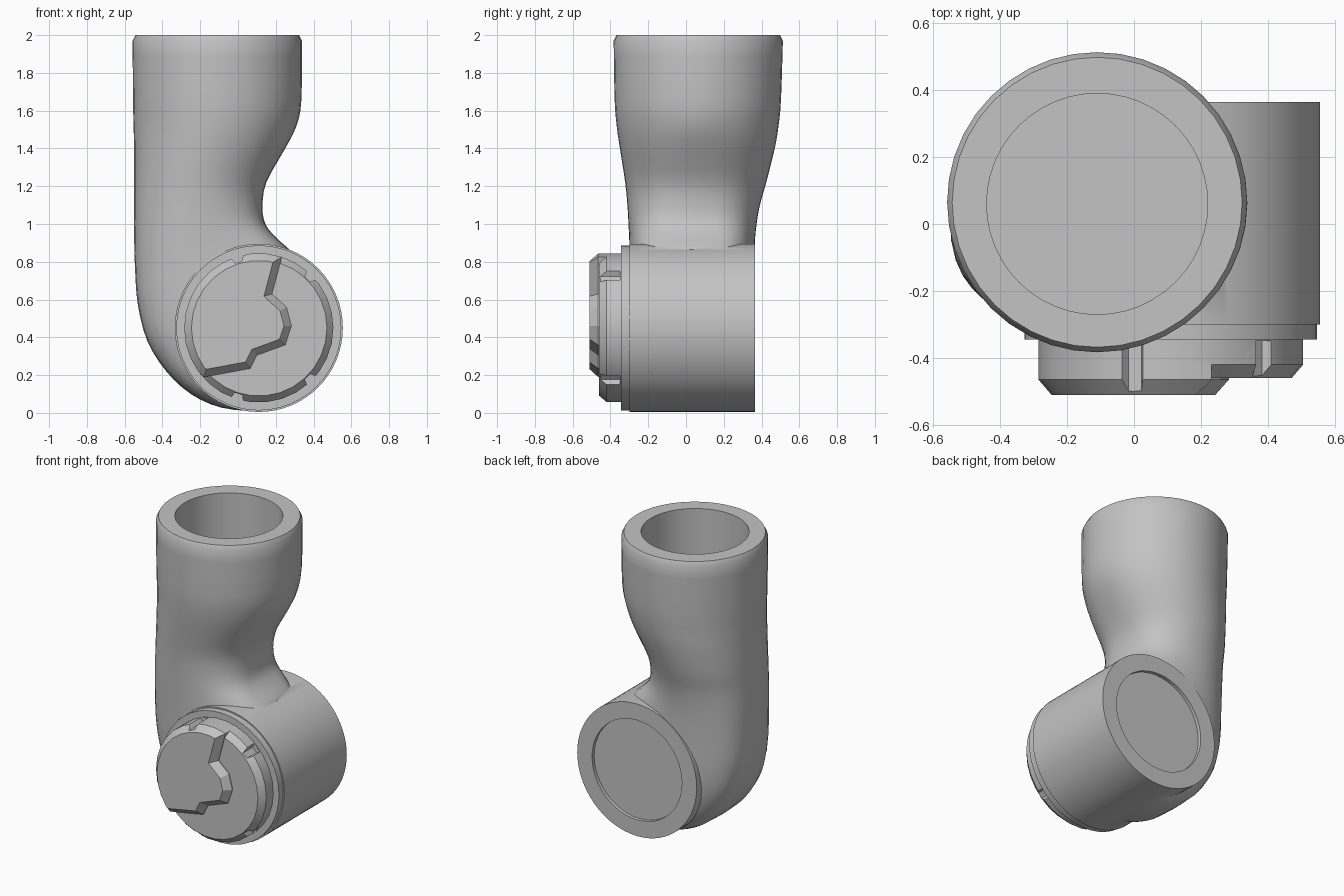
import bpy, bmesh
from math import sin, cos, pi, radians, copysign
from mathutils import Vector

if "Cube" in bpy.data.objects:
    bpy.data.objects.remove(bpy.data.objects["Cube"])

grey = bpy.data.materials.new("plain_grey")
grey.use_nodes = True
colour = (0.55, 0.55, 0.55, 1)
grey.diffuse_color = colour
for node in grey.node_tree.nodes:
    if node.type == "BSDF_PRINCIPLED":
        node.inputs["Base Color"].default_value = colour

CX, CZ = 0.11, 0.45      # axis of the horizontal housing
TX, TY = -0.11, 0.06     # axis of the upright bore


def finish(name, bm):
    bmesh.ops.recalc_face_normals(bm, faces=bm.faces[:])
    mesh = bpy.data.meshes.new(name)
    bm.to_mesh(mesh)
    bm.free()
    mesh.materials.append(grey)
    obj = bpy.data.objects.new(name, mesh)
    bpy.context.collection.objects.link(obj)
    return obj


def arc(radius, start=0, end=360, count=48):
    steps = count if end - start == 360 else count - 1
    angles = [radians(start + (end - start) * i / steps) for i in range(count)]
    return [(CX + radius * cos(a), CZ + radius * sin(a)) for a in angles]


def prism(name, outline, back, front, bevel=0):
    """Extrude an x-z outline along y, with an optional chamfer at the front."""
    bm = bmesh.new()
    far = [bm.verts.new((x, back, z)) for x, z in outline]
    near = [bm.verts.new((x, front + bevel, z)) for x, z in outline]
    bm.faces.new(far)
    cap = bm.faces.new(near)
    n = len(far)
    for i in range(n):
        j = (i + 1) % n
        bm.faces.new((far[i], far[j], near[j], near[i]))
    bmesh.ops.recalc_face_normals(bm, faces=bm.faces[:])
    if bevel:
        bmesh.ops.inset_region(bm, faces=[cap], thickness=bevel * 0.85,
                               depth=bevel, use_even_offset=True)
    return finish(name, bm)


def combine(obj, other, operation, keep=False):
    mod = obj.modifiers.new("join", "BOOLEAN")
    mod.operation, mod.solver, mod.object = operation, "EXACT", other
    bpy.context.view_layer.objects.active = obj
    bpy.ops.object.modifier_apply(modifier=mod.name)
    if not keep:
        bpy.data.objects.remove(other)


def smooth(obj, angle):
    bpy.ops.object.select_all(action="DESELECT")
    obj.select_set(True)
    bpy.context.view_layer.objects.active = obj
    bpy.ops.object.shade_smooth_by_angle(angle=radians(angle))


# Elbow sections: outer x, z; inner x, z; front y, back y;
# roundness of the inner and outer sides (1 is an ellipse, less is squarer)
sections = [
    (0.1, 0.007, 0.27, 0.74, -0.285, 0.35, 1, 0.4),
    (-0.09, 0.028, 0.26, 0.76, -0.29, 0.355, 0.9, 0.42),
    (-0.25, 0.1, 0.26, 0.78, -0.295, 0.36, 0.9, 0.45),
    (-0.38, 0.22, 0.26, 0.8, -0.295, 0.36, 0.8, 0.5),
    (-0.48, 0.38, 0.27, 0.83, -0.296, 0.36, 0.6, 0.55),
    (-0.53, 0.57, 0.27, 0.865, -0.297, 0.36, 0.5, 0.6),
    (-0.545, 0.76, 0.2, 0.93, -0.298, 0.362, 0.45, 0.67),
    (-0.55, 0.94, 0.145, 1, -0.303, 0.37, 0.55, 0.75),
    (-0.55, 1.1, 0.13, 1.09, -0.31, 0.39, 0.7, 0.82),
    (-0.55, 1.22, 0.15, 1.22, -0.322, 0.425, 0.8, 0.88),
    (-0.55, 1.4, 0.25, 1.4, -0.35, 0.47, 0.9, 0.95),
    (-0.553, 1.52, 0.31, 1.52, -0.367, 0.49, 1, 1),
    (-0.556, 1.66, 0.336, 1.66, -0.378, 0.503, 1, 1),
    (-0.558, 1.97, 0.338, 1.97, -0.383, 0.513, 1, 1),
]


def spline(keys, steps=3):
    """Pass a smooth curve through the section values."""
    out = []
    for i in range(len(keys) - 1):
        group = [keys[max(i - 1, 0)], keys[i], keys[i + 1], keys[min(i + 2, len(keys) - 1)]]
        for s in range(steps):
            t = s / steps
            out.append([b + 0.5 * t * (c - a + t * (2 * a - 5 * b + 4 * c - d
                        + t * (3 * (b - c) + d - a))) for a, b, c, d in zip(*group)])
    return out + [list(keys[-1])]


def elbow(count=40):
    bm = bmesh.new()
    rows = spline(sections)
    rows.append((-0.543, 2, 0.323, 2, -0.368, 0.498, 1, 1))   # chamfered rim
    rings = []
    for xo, zo, xi, zi, y0, y1, inner_power, outer_power in rows:
        outer, inner = Vector((xo, 0, zo)), Vector((xi, 0, zi))
        ring = []
        for i in range(count):
            a = 2 * pi * i / count
            power = inner_power if cos(a) > 0 else outer_power
            s = copysign(abs(sin(a)) ** power, sin(a))
            p = (outer + inner) / 2 + (inner - outer) / 2 * cos(a)
            p.y = (y0 + y1) / 2 + (y1 - y0) / 2 * s
            ring.append(bm.verts.new(p))
        rings.append(ring)
    for low, high in zip(rings, rings[1:]):
        for i in range(count):
            j = (i + 1) % count
            bm.faces.new((low[i], low[j], high[j], high[i]))
    bm.faces.new(rings[0])
    bm.faces.new(rings[-1])
    return finish("elbow_pipe", bm)


# Pipe body: elbow joined to the horizontal housing
body = elbow()
combine(body, prism("housing", arc(0.445, count=64), 0.365, -0.3), "UNION")

# Shallow round recess in the back
combine(body, prism("recess", arc(0.335), 0.5, 0.342), "DIFFERENCE")

# Bore in the top of the tube
bm = bmesh.new()
bmesh.ops.create_cone(bm, cap_ends=True, segments=48, radius1=0.33, radius2=0.33, depth=1)
bmesh.ops.translate(bm, verts=bm.verts[:], vec=(TX, TY, 2))
combine(body, finish("bore", bm), "DIFFERENCE")
smooth(body, 35)

# Front collar
collar = prism("front_collar", arc(0.437), -0.29, -0.345)
smooth(collar, 30)

# Chamfered cap and the raised, step-edged plate on it
cap = prism("front_cap", arc(0.395, count=30), -0.33, -0.46, 0.04)
edge = [(-0.18, 0.19), (0.065, 0.235), (0.1, 0.305), (0.25, 0.36), (0.283, 0.46),
        (0.257, 0.56), (0.18, 0.63)]
plate = prism("raised_plate", arc(0.395, 72, 216, 13) + edge, -0.42, -0.51, 0.045)

# Four rim notches
for angle in (107, 45, -45, -107):
    a = radians(angle)
    radial, side = Vector((cos(a), sin(a))), Vector((-sin(a), cos(a)))
    centre = Vector((CX, CZ))
    corners = [(0.365, -0.02), (0.42, -0.045), (0.42, 0.045), (0.365, 0.02)]
    cutter = prism("notch", [centre + radial * r + side * w for r, w in corners], -0.35, -0.6)
    combine(cap, cutter, "DIFFERENCE", keep=True)
    combine(plate, cutter, "DIFFERENCE")
smooth(cap, 20)
smooth(plate, 20)
